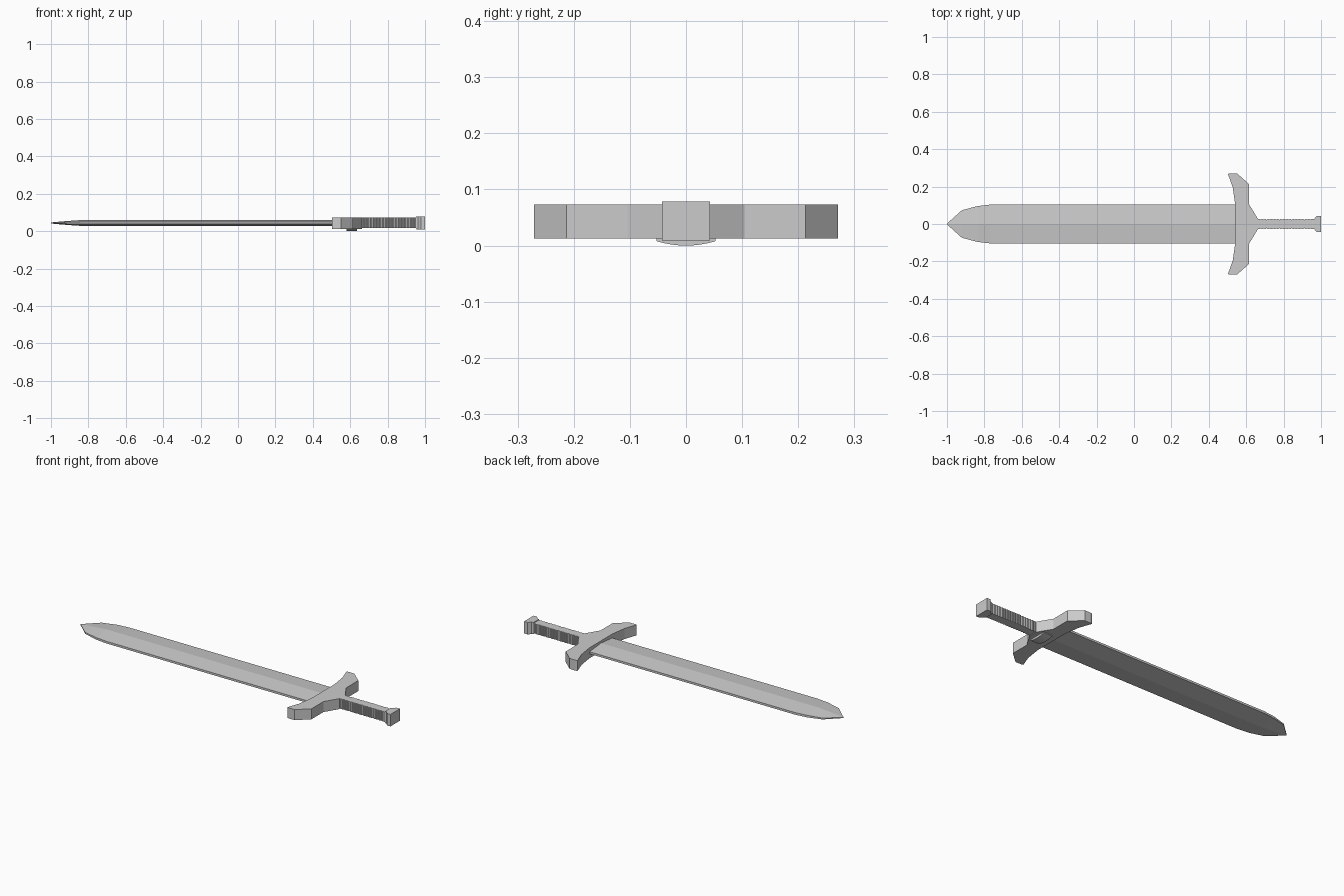
import bpy, bmesh

if "Cube" in bpy.data.objects:
    bpy.data.objects.remove(bpy.data.objects["Cube"])


def make_object(name, verts, faces):
    mesh = bpy.data.meshes.new(name)
    mesh.from_pydata(verts, [], faces)
    bm = bmesh.new()
    bm.from_mesh(mesh)
    bmesh.ops.remove_doubles(bm, verts=bm.verts, dist=1e-5)
    bmesh.ops.recalc_face_normals(bm, faces=bm.faces)
    bm.to_mesh(mesh)
    bm.free()
    obj = bpy.data.objects.new(name, mesh)
    bpy.context.collection.objects.link(obj)
    return obj


def loft(name, rings):
    """Skin a row of equal-sized rings and cap both ends."""
    n = len(rings[0])
    verts = [p for r in rings for p in r]
    faces = [(i * n + k, i * n + (k + 1) % n, (i + 1) * n + (k + 1) % n, (i + 1) * n + k)
             for i in range(len(rings) - 1) for k in range(n)]
    faces += [tuple(range(n)), tuple(range(len(verts) - n, len(verts)))]
    return make_object(name, verts, faces)


def mirrored_plate(name, half, z0, z1):
    """Extrude a half outline (y >= 0), mirrored across y = 0."""
    outline = half + [(x, -y) for x, y in reversed(half) if y > 0]
    return loft(name, [[(x, y, z) for x, y in outline] for z in (z0, z1)])


MID = 0.044

# Blade: ridged hexagonal section (x, half width, ridge height, edge height)
stations = [(-1.0, 0.002, 0.003, 0.002), (-0.92, 0.074, 0.010, 0.004),
            (-0.835, 0.096, 0.016, 0.006), (-0.765, 0.104, 0.016, 0.006),
            (0.58, 0.104, 0.016, 0.006)]
loft("blade", [[(x, w, MID + e), (x, 0, MID + h), (x, -w, MID + e),
                (x, -w, MID - e), (x, 0, MID - h), (x, w, MID - e)]
               for x, w, h, e in stations])

# Crossguard: winged outline sweeping toward the blade
mirrored_plate("crossguard", [
    (0.541, 0.0), (0.541, 0.105), (0.528, 0.195), (0.502, 0.268), (0.512, 0.271),
    (0.55, 0.271), (0.616, 0.213), (0.616, 0.104), (0.662, 0.028), (0.662, 0.0)],
    0.0125, 0.073)

# Grip: finely ribbed sides
ribs = 18
step = 0.3 / ribs
grip = [(0.655, 0.0)]
for i in range(ribs):
    x = 0.66 + i * step
    grip += [(x, 0.0225), (x + step * 0.3, 0.026), (x + step * 0.7, 0.026)]
grip += [(0.96, 0.0225), (0.96, 0.0)]
mirrored_plate("grip", grip, 0.016, 0.073)

# Pommel: flared block
loft("pommel", [[(x, sy * w, MID + sz * h) for sy, sz in ((1, 1), (-1, 1), (-1, -1), (1, -1))]
                for x, w, h in [(0.953, 0.025, 0.0335), (0.963, 0.027, 0.0345),
                                (0.978, 0.043, 0.0345), (1.0, 0.043, 0.0345)]])

# Shallow curved boss under the guard
arc = [(-0.053, 0.02)]
for i in range(9):
    t = i / 4 - 1
    arc.append((t * 0.053, 0.008 * t * t))
arc.append((0.053, 0.02))
loft("guard_boss", [[(x, y, z) for y, z in arc] for x in (0.58, 0.636)])
